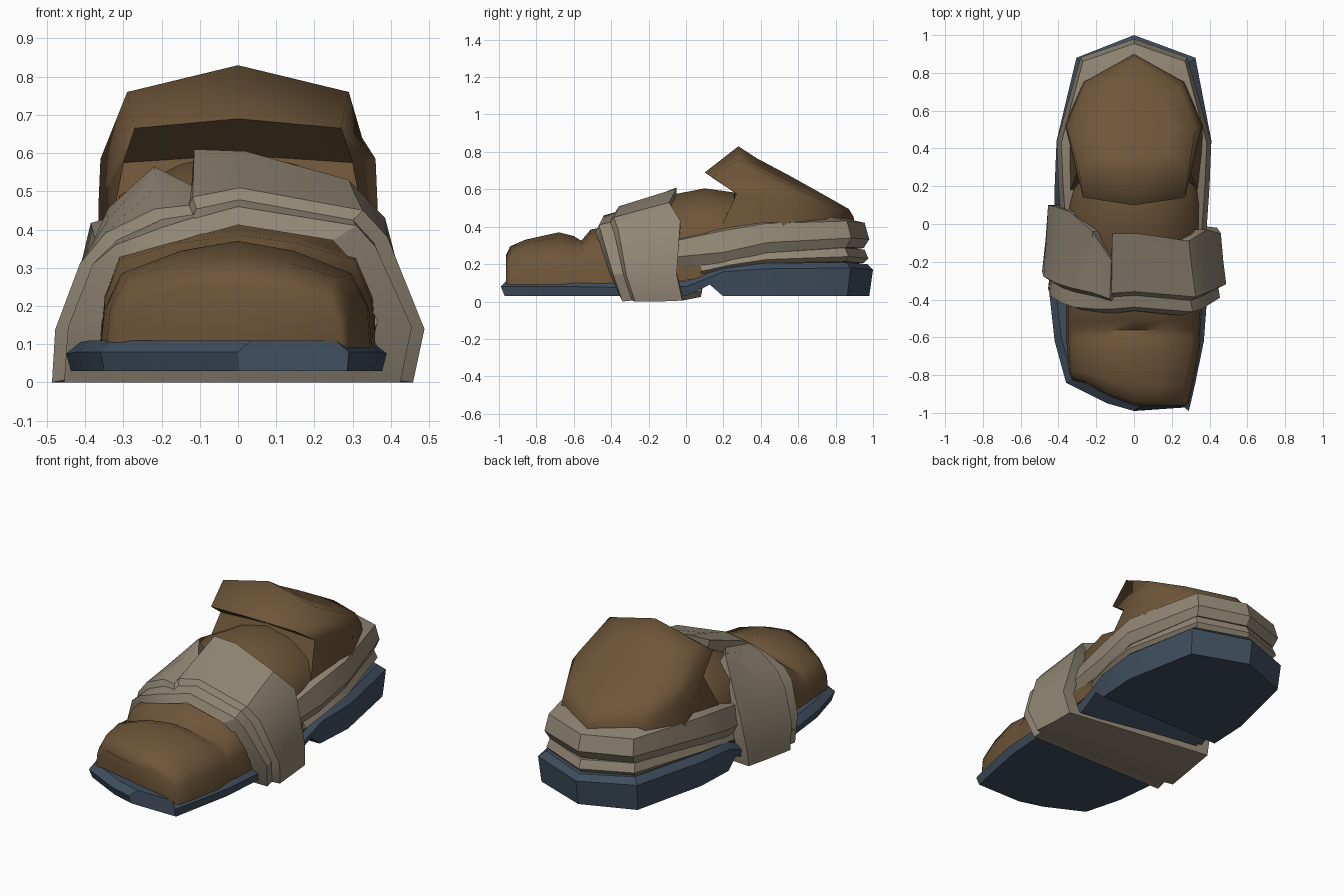
import bpy, bmesh, math
from mathutils import Vector


def material(name, rgb):
    m = bpy.data.materials.new(name)
    m.diffuse_color = (*rgb, 1)
    return m


LEATHER = material("brown leather", (0.155, 0.092, 0.041))
WRAP = material("pale cloth", (0.285, 0.24, 0.175))
RUBBER = material("slate sole", (0.05, 0.075, 0.11))


def loft(name, rings, mat, loop=False, angle=40, apex=None):
    """Skin closed rings; join last to first, or cap the ends (fan to an apex if given)."""
    bm = bmesh.new()
    rows = [[bm.verts.new(p) for p in r] for r in rings]
    n = len(rows[0])
    for a, b in zip(rows, rows[1:] + (rows[:1] if loop else [])):
        for i in range(n):
            j = (i + 1) % n
            bm.faces.new((a[i], a[j], b[j], b[i]))
    if not loop:
        bm.faces.new(rows[0])
        if apex:
            tip = bm.verts.new(apex)
            for i in range(n):
                bm.faces.new((rows[-1][i], rows[-1][(i + 1) % n], tip))
        else:
            bm.faces.new(rows[-1])
    bmesh.ops.remove_doubles(bm, verts=bm.verts, dist=0.0005)
    bmesh.ops.recalc_face_normals(bm, faces=bm.faces)
    me = bpy.data.meshes.new(name)
    bm.to_mesh(me)
    bm.free()
    ob = bpy.data.objects.new(name, me)
    bpy.context.collection.objects.link(ob)
    me.materials.append(mat)
    bpy.ops.object.select_all(action='DESELECT')
    ob.select_set(True)
    bpy.context.view_layer.objects.active = ob
    bpy.ops.object.shade_smooth_by_angle(angle=math.radians(angle))
    return ob


# Sole: y, left x, right x, bottom z, top z
sole = [(-0.99, 0.00, 0.29, .03, .11), (-0.95, -.14, .30, .03, .11),
        (-0.84, -.36, .325, .03, .11), (-0.62, -.42, .37, .03, .11),
        (-0.35, -.45, .39, .03, .105), (0.00, -.42, .38, .03, .11),
        (0.13, -.42, .39, .09, .16), (0.20, -.42, .395, .03, .19),
        (0.44, -.41, .41, .03, .205), (0.88, -.305, .325, .03, .21),
        (1.00, 0, 0, .03, .20)]


def sole_ring(y, l, r, zb, zt):
    c, w = (l + r) / 2, (r - l) / 2
    yb, yt = y * 0.98, y * 0.97
    s = max(w - 0.035, 0)
    return [(c - w * .97, yb, zb), (c - w, y, zt - .03), (c - s, yt, zt),
            (c + s, yt, zt), (c + w, y, zt - .03), (c + w * .97, yb, zb)]


loft("sole", [sole_ring(*s) for s in sole], RUBBER, angle=25)

# Shoe body: y, left x, right x, base z, shoulder z, crown z, left setback, shoulder width
body = [(-.962, -.31, .275, .09, .215, .25, .13, .88), (-.94, -.33, .29, .09, .25, .295, .12, .84),
        (-.86, -.345, .31, .09, .275, .33, .08, .84), (-.68, -.355, .345, .09, .285, .37, .03, .86),
        (-.60, -.36, .35, .09, .275, .35, 0, .86), (-.56, -.36, .35, .09, .275, .325, 0, .86),
        (-.51, -.36, .355, .09, .32, .385, 0, .86), (-.42, -.36, .36, .09, .33, .40, 0, .86),
        (-.20, -.36, .36, .10, .39, .50, 0, .86), (-.08, -.36, .36, .10, .43, .57, 0, .86),
        (.10, -.36, .36, .13, .49, .605, 0, .86), (.28, -.35, .35, .16, .47, .58, 0, .80),
        (.55, -.34, .34, .18, .40, .48, 0, .8), (.80, -.28, .28, .18, .36, .41, 0, .8),
        (.92, -.06, .06, .18, .36, .40, 0, .8)]


def body_ring(y, l, r, zb, zs, zt, back, k):
    zm = zb + (zs - zb) * .55
    return [(l, y + back, zb), (l * .97, y + back, zm), (l * k, y + back, zs),
            (l * .42, y + back * .4, zs + (zt - zs) * .7), (0, y, zt),
            (r * .42, y, zs + (zt - zs) * .7), (r * k, y, zs),
            (r * .98, y, zm), (r, y, zb)]


loft("shoe_body", [body_ring(*b) for b in body], LEATHER, angle=75)


# Ankle cuff: half rings mirrored in x, from front centre to rear centre
def mirrored(half):
    return half + [(-x, y, z) for x, y, z in half[-2:0:-1]]


cuff = [[(0, .22, .42), (.345, .16, .34), (.365, .52, .34), (.27, .76, .36), (0, .91, .36)],
        [(0, .26, .595), (.30, .27, .575), (.365, .52, .47), (.265, .755, .43), (0, .90, .43)],
        [(0, .10, .69), (.27, .14, .665), (.36, .52, .585), (.26, .75, .48), (0, .895, .455)],
        [(0, .28, .83), (.29, .28, .76), (.325, .51, .64), (.24, .72, .545), (0, .87, .495)],
        [(0, .38, .765), (.17, .39, .725), (.19, .52, .655), (.14, .68, .58), (0, .72, .58)]]
loft("ankle_cuff", [mirrored(c) for c in cuff], LEATHER, angle=75, apex=(0, .55, .675))


# Heel bands: x, y, bottom z, top z along the right half
def heel_band(name, half, inset, bulge):
    path = half + [(-x, y, a, b) for x, y, a, b in half[-2::-1]]
    rings = []
    for x, y, a, b in path:
        out = Vector((x, y - .3 if y > .3 else 0, 0)).normalized()
        p = Vector((x, y, 0))

        def at(off, t):
            return p + out * off + Vector((0, 0, a + (b - a) * t))
        rings.append([at(-inset, -.02), at(-.015, 0), at(bulge, .3),
                      at(-.01, .85), at(-inset, 1)])
    loft(name, rings, WRAP, angle=30)


heel_band("upper_heel_band", [(.365, -.09, .19, .34), (.385, .20, .20, .41),
                              (.395, .43, .26, .445), (.275, .87, .29, .455),
                              (0, .965, .285, .445)], .12, .015)
heel_band("lower_heel_band", [(.365, .08, .14, .21), (.385, .25, .18, .24),
                              (.385, .43, .205, .27), (.275, .86, .215, .30),
                              (0, .965, .205, .29)], .12, .01)

# Instep wrap: front edge point and back edge point around the foot
wrap = [((-.455, -.34, .00), (-.455, .08, .025)), ((-.445, -.38, .145), (-.455, .10, .14)),
        ((-.38, -.42, .31), (-.41, .09, .29)), ((-.32, -.44, .36), (-.34, .065, .455)),
        ((-.20, -.45, .405), (-.22, -.04, .565)), ((-.12, -.45, .43), (-.12, -.19, .515)),
        ((-.11, -.45, .43), (-.115, -.05, .61)), ((.0, -.44, .46), (.02, -.05, .605)),
        ((.31, -.465, .41), (.29, -.09, .53)), ((.36, -.45, .355), (.385, -.03, .43)),
        ((.455, -.39, .145), (.46, -.05, .145)), ((.425, -.34, .00), (.44, -.02, .005))]


def wrap_ring(f, b):
    f, b = Vector(f), Vector(b)

    def scale(p, s, dy=0):
        return Vector((p.x * s, p.y + dy, max(0, .22 + (p.z - .22) * s)))
    return [scale(f, .80, -.02), f, scale(f.lerp(b, .16), .98),
            scale(f.lerp(b, .21), 1.07), scale(f.lerp(b, .6), 1.03), b, scale(b, .84)]


loft("instep_wrap", [wrap_ring(*w) for w in wrap], WRAP, loop=True, angle=30)
